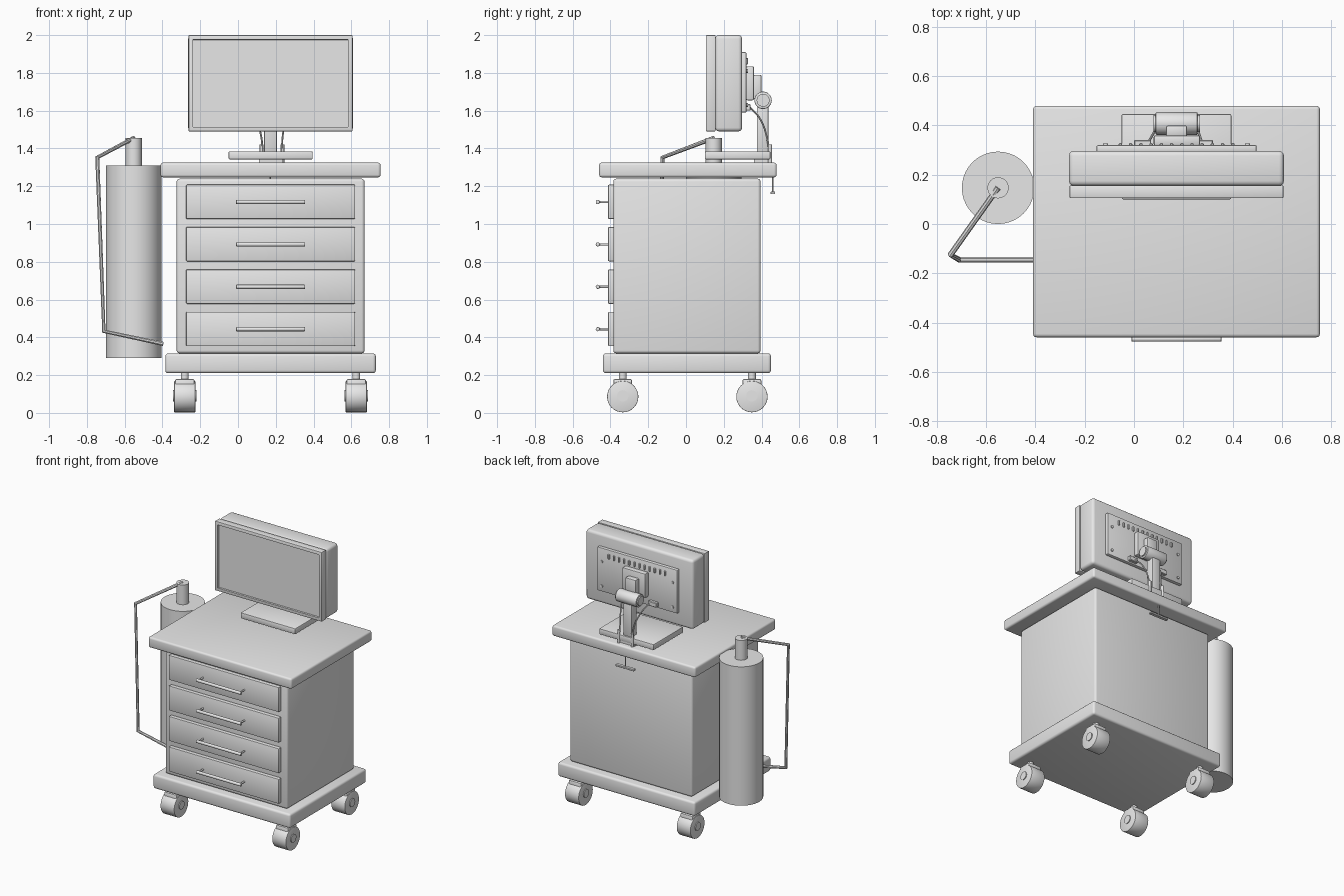
import bpy, bmesh, math
from mathutils import Vector

cube = bpy.data.objects.get("Cube")
if cube:
    bpy.data.objects.remove(cube, do_unlink=True)

grey = bpy.data.materials.new("light_grey")
grey.use_nodes = True
grey.diffuse_color = (0.8, 0.8, 0.8, 1)
grey.node_tree.nodes["Principled BSDF"].inputs["Base Color"].default_value = (0.8, 0.8, 0.8, 1)
parts = []


def finish(name, bm):
    mesh = bpy.data.meshes.new(name)
    bm.to_mesh(mesh)
    bm.free()
    obj = bpy.data.objects.new(name, mesh)
    mesh.materials.append(grey)
    bpy.context.collection.objects.link(obj)
    parts.append(obj)
    return obj


def box(name, x, y, z, bevel=0.0, segments=3, inset=None):
    """Box from (min, max) ranges; inset = (border, depth) sinks the front face."""
    bm = bmesh.new()
    bmesh.ops.create_cube(bm, size=1)
    for v in bm.verts:
        v.co = [r[0] + (c + 0.5) * (r[1] - r[0]) for c, r in zip(v.co, (x, y, z))]
    if bevel:
        bmesh.ops.bevel(bm, geom=bm.edges[:], offset=bevel, segments=segments,
                        profile=0.5, affect='EDGES')
    if inset:
        bm.normal_update()
        front = max((f for f in bm.faces if f.normal.y < -0.99), key=lambda f: f.calc_area())
        bmesh.ops.inset_region(bm, faces=[front], thickness=inset[0])
        bmesh.ops.inset_region(bm, faces=[front], thickness=0.002, depth=-inset[1])
    return finish(name, bm)


def rod(name, a, b, radius, sides=32, bevel=0.0):
    """Capped cylinder between two points."""
    a, b = Vector(a), Vector(b)
    bm = bmesh.new()
    bmesh.ops.create_cone(bm, cap_ends=True, segments=sides, radius1=radius,
                          radius2=radius, depth=(b - a).length)
    if bevel:
        rims = [e for e in bm.edges if any(len(f.verts) > 4 for f in e.link_faces)]
        bmesh.ops.bevel(bm, geom=rims, offset=bevel, segments=2, profile=0.5, affect='EDGES')
    turn = (b - a).to_track_quat('Z', 'Y').to_matrix()
    bmesh.ops.rotate(bm, verts=bm.verts, matrix=turn)
    bmesh.ops.translate(bm, verts=bm.verts, vec=(a + b) / 2)
    return finish(name, bm)


def tube(name, points, radius, smooth=False):
    """Round tube along a path, converted to a mesh."""
    curve = bpy.data.curves.new(name + "_path", 'CURVE')
    curve.dimensions = '3D'
    curve.bevel_depth = radius
    curve.bevel_resolution = 2
    curve.use_fill_caps = True
    if smooth:
        spline = curve.splines.new('BEZIER')
        spline.bezier_points.add(len(points) - 1)
        for p, co in zip(spline.bezier_points, points):
            p.co = co
            p.handle_left_type = p.handle_right_type = 'AUTO'
    else:
        spline = curve.splines.new('POLY')
        spline.points.add(len(points) - 1)
        for p, co in zip(spline.points, points):
            p.co = (*co, 1)
    helper = bpy.data.objects.new(name + "_path", curve)
    bpy.context.collection.objects.link(helper)
    bpy.context.view_layer.update()
    graph = bpy.context.evaluated_depsgraph_get()
    mesh = bpy.data.meshes.new_from_object(helper.evaluated_get(graph))
    bm = bmesh.new()
    bm.from_mesh(mesh)
    bpy.data.objects.remove(helper, do_unlink=True)
    bpy.data.meshes.remove(mesh)
    return finish(name, bm)


# Cart body
box("base_platform", (-0.385, 0.73), (-0.44, 0.45), (0.21, 0.315), 0.016)
box("cabinet", (-0.325, 0.67), (-0.385, 0.395), (0.315, 1.24), 0.016)
box("table_top", (-0.41, 0.755), (-0.46, 0.48), (1.247, 1.325), 0.014)

# Drawers with bar handles
for i in range(4):
    z = 0.443 + i * 0.2245
    box(f"drawer_{i + 1}", (-0.275, 0.62), (-0.413, -0.38), (z - 0.09, z + 0.092), 0.006, 2)
    rod(f"handle_{i + 1}", (-0.01, -0.467, z), (0.355, -0.467, z), 0.011, 16, 0.003)
    for x in (0.005, 0.34):
        rod(f"handle_post_{i + 1}", (x, -0.467, z), (x, -0.41, z), 0.006, 12)

# Casters
for side, x in (("right", -0.282), ("left", 0.626)):
    for end, y in (("front", -0.335), ("back", 0.349)):
        label = f"{end}_{side}"
        rod("wheel_" + label, (x - 0.056, y, 0.086), (x + 0.056, y, 0.086), 0.083, 32, 0.003)
        rod("hub_" + label, (x - 0.062, y, 0.09), (x + 0.062, y, 0.09), 0.03, 20)
        box("fork_" + label, (x - 0.052, x + 0.052), (y - 0.05, y + 0.05), (0.11, 0.18), 0.01, 2)
        rod("stem_" + label, (x, y, 0.17), (x, y, 0.22), 0.021, 20)

# Gas cylinder and hose
tank_x, tank_y = -0.552, 0.147
rod("gas_cylinder", (tank_x, tank_y, 0.29), (tank_x, tank_y, 1.31), 0.147, 40)
rod("cylinder_neck", (tank_x, tank_y, 1.3), (tank_x, tank_y, 1.455), 0.043, 24)
tube("hose", [(tank_x, tank_y, 1.455), (-0.745, -0.125, 1.352),
              (-0.71, -0.145, 0.432), (-0.395, -0.145, 0.365)], 0.012)

# Monitor
box("screen_bezel", (-0.262, 0.607), (0.105, 0.157), (1.49, 2.0), 0.005, 2, (0.026, 0.012))
box("monitor_housing", (-0.264, 0.609), (0.155, 0.297), (1.49, 2.0), 0.02)
box("back_plate", (-0.152, 0.498), (0.29, 0.32), (1.59, 1.91), 0.006, 2)
for i in range(12):
    x = -0.055 + i * 0.0415
    box(f"vent_{i + 1}", (x - 0.007, x + 0.007), (0.315, 0.328), (1.845, 1.88), 0.003, 1)
for x in (-0.115, 0.461):
    for z in (1.63, 1.81):
        rod("plate_screw", (x, 0.315, z), (x, 0.327, z), 0.01, 12)

# Monitor mount and stand
box("mount_plate", (0.08, 0.268), (0.318, 0.36), (1.655, 1.835), 0.008, 2)
box("mount_block", (0.13, 0.216), (0.355, 0.4), (1.66, 1.79), 0.008, 2)
rod("hinge", (0.088, 0.408, 1.655), (0.258, 0.408, 1.655), 0.046, 28, 0.004)
for a, b in ((0.08, 0.09), (0.256, 0.268)):
    rod("hinge_cap", (a, 0.408, 1.655), (b, 0.408, 1.655), 0.034, 24)
box("stand_column", (0.138, 0.206), (0.375, 0.437), (1.37, 1.65), 0.006, 2)
box("stand_foot", (-0.05, 0.395), (0.1, 0.447), (1.342, 1.385), 0.006, 2)
box("stand_pad", (0.11, 0.235), (0.36, 0.44), (1.32, 1.345))

# Ports, cables and the cable clip behind the table
for x in (0.035, 0.285):
    box("port", (x - 0.035, x + 0.035), (0.315, 0.342), (1.6, 1.635), 0.004, 1)
for x, top in ((0.125, 0.06), (0.235, 0.275)):
    tube("cable", [(top, 0.335, 1.62), ((x + top) / 2, 0.39, 1.56),
                   (x, 0.43, 1.45), (x, 0.445, 1.33)], 0.005, True)
    rod("cable_plug", (x, 0.445, 1.32), (x, 0.445, 1.42), 0.01, 12)
tube("lower_cable", [(0.17, 0.46, 1.25), (0.17, 0.46, 1.17)], 0.004)
box("cable_clip", (0.095, 0.245), (0.448, 0.472), (1.158, 1.172), 0.002, 1)

# Shading
bpy.ops.object.select_all(action='DESELECT')
for obj in parts:
    obj.select_set(True)
bpy.context.view_layer.objects.active = parts[0]
bpy.ops.object.shade_smooth_by_angle(angle=math.radians(35))
bpy.ops.object.select_all(action='DESELECT')
